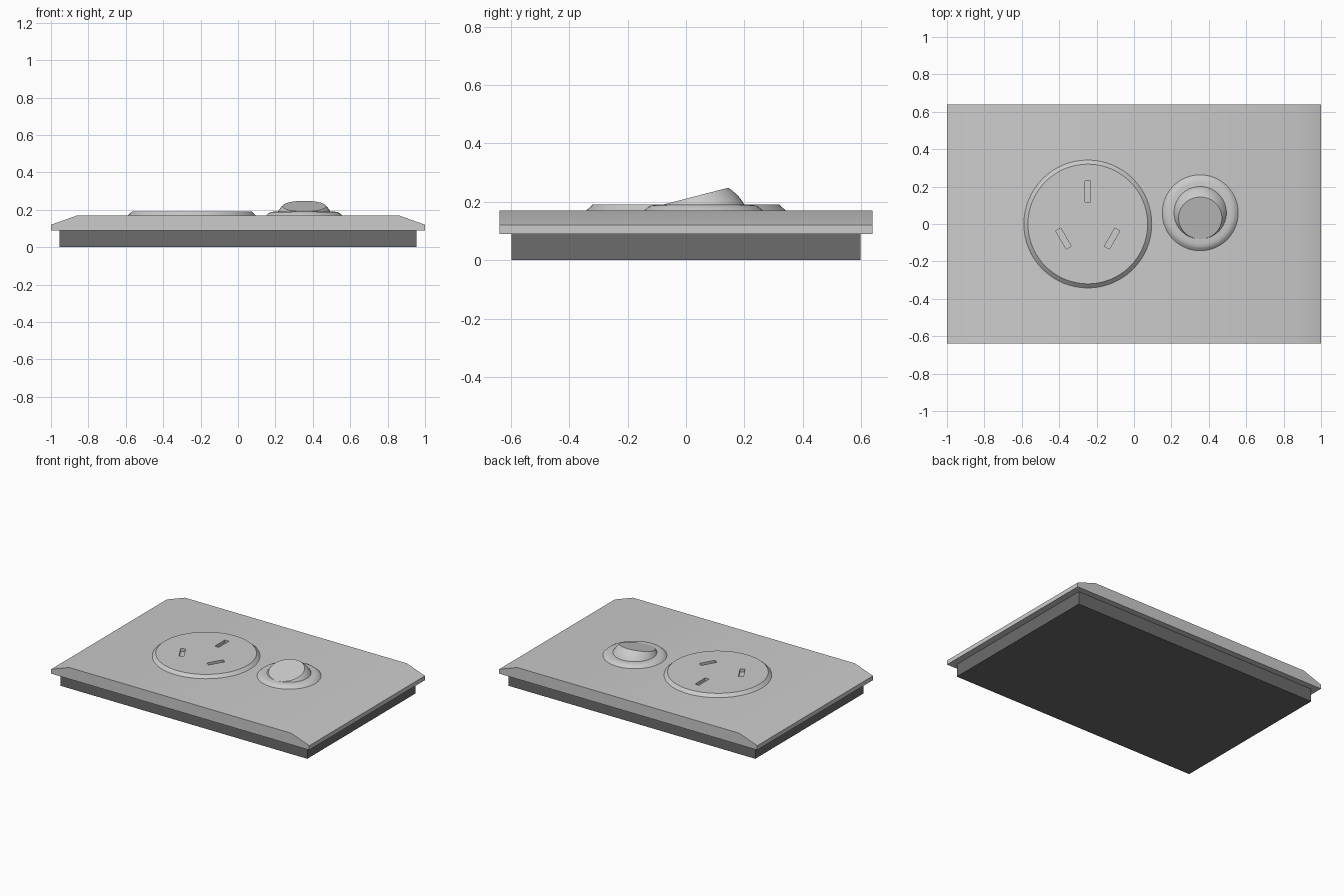
import bpy, bmesh
from math import radians, sin, cos, pi
from mathutils import Matrix, Vector

if "Cube" in bpy.data.objects:
    bpy.data.objects.remove(bpy.data.objects["Cube"], do_unlink=True)


def material(name, grey):
    mat = bpy.data.materials.new(name)
    mat.use_nodes = True
    colour = (grey, grey, grey, 1)
    mat.diffuse_color = colour
    mat.node_tree.nodes["Principled BSDF"].inputs["Base Color"].default_value = colour
    return mat


LIGHT = material("light grey plastic", 0.6)
DARK = material("dark grey plastic", 0.15)


def add_object(name, bm, mat, location=(0, 0, 0)):
    bmesh.ops.recalc_face_normals(bm, faces=bm.faces)
    mesh = bpy.data.meshes.new(name)
    bm.to_mesh(mesh)
    bm.free()
    mesh.materials.append(mat)
    obj = bpy.data.objects.new(name, mesh)
    obj.location = location
    bpy.context.collection.objects.link(obj)
    return obj


def smooth(obj, angle):
    bpy.ops.object.select_all(action="DESELECT")
    obj.select_set(True)
    bpy.context.view_layer.objects.active = obj
    bpy.ops.object.shade_smooth_by_angle(angle=radians(angle))


def box(name, size, location, mat, turn=0):
    bm = bmesh.new()
    bmesh.ops.create_cube(bm, size=1, matrix=Matrix.Diagonal((*size, 1)))
    obj = add_object(name, bm, mat, location)
    obj.rotation_euler.z = turn
    return obj


def turned(name, profile, location, mat, sides=64):
    """Solid of revolution from (radius, height) points, capped at both ends."""
    bm = bmesh.new()
    rings = [[bm.verts.new((r * cos(2 * pi * i / sides), r * sin(2 * pi * i / sides), z))
              for i in range(sides)] for r, z in profile]
    for low, high in zip(rings, rings[1:]):
        for i in range(sides):
            j = (i + 1) % sides
            bm.faces.new((low[i], low[j], high[j], high[i]))
    bm.faces.new(rings[0])
    bm.faces.new(rings[-1])
    return add_object(name, bm, mat, location)


# Mounting block behind the plate
box("back_box", (1.91, 1.195, 0.09), (0, 0, 0.045), DARK)

# Face plate: end-sloped profile drawn out along y
bm = bmesh.new()
half = [(1, 0.09), (1, 0.12), (0.86, 0.17)]
outline = half + [(-x, z) for x, z in reversed(half)]
front = bm.faces.new([bm.verts.new((x, -0.64, z)) for x, z in outline])
extruded = bmesh.ops.extrude_face_region(bm, geom=[front])["geom"]
bmesh.ops.translate(bm, vec=(0, 1.28, 0),
                    verts=[v for v in extruded if isinstance(v, bmesh.types.BMVert)])
smooth(add_object("face_plate", bm, LIGHT), 30)

# Socket disc with bevelled rim
SOCKET_X = -0.247
disc = turned("socket_disc", [(0.342, 0), (0.32, 0.02)], (SOCKET_X, 0, 0.17), LIGHT)

# Pin slots cut through the disc
slots = [(0, 0.174, 0), (-0.13, -0.078, radians(30)), (0.13, -0.078, radians(-30))]
for x, y, turn in slots:
    cutter = box("slot_cutter", (0.031, 0.112, 0.1), (SOCKET_X + x, y, 0.18), LIGHT, turn)
    cutter.hide_render = True
    cut = disc.modifiers.new("slot", "BOOLEAN")
    cut.operation = "DIFFERENCE"
    cut.solver = "EXACT"
    cut.object = cutter
    bpy.context.view_layer.objects.active = disc
    bpy.ops.object.modifier_apply(modifier=cut.name)
    bpy.data.objects.remove(cutter, do_unlink=True)
smooth(disc, 30)

# Soft-edged ring around the switch
SWITCH = (0.354, 0.06, 0.17)
ring = turned("switch_ring", [(0.203, 0), (0.19, 0.012), (0.18, 0.017), (0.165, 0.02), (0.12, 0.02)],
              SWITCH, LIGHT)
smooth(ring, 60)

# Switch button: dome sliced by a tilted plane
bm = bmesh.new()
bmesh.ops.create_uvsphere(bm, u_segments=64, v_segments=48, radius=0.161,
                          matrix=Matrix.Translation((0, 0, -0.059)))
for point, normal in [((0, 0, 0.01), (0, 0, -1)), ((0, -0.14, 0.02), (0, -0.058, 0.224))]:
    cut = bmesh.ops.bisect_plane(bm, geom=bm.verts[:] + bm.edges[:] + bm.faces[:],
                                 plane_co=point, plane_no=Vector(normal).normalized(),
                                 clear_outer=True)
    rim = [e for e in cut["geom_cut"] if isinstance(e, bmesh.types.BMEdge)]
    bmesh.ops.contextual_create(bm, geom=rim)
smooth(add_object("switch_button", bm, LIGHT, SWITCH), 25)
